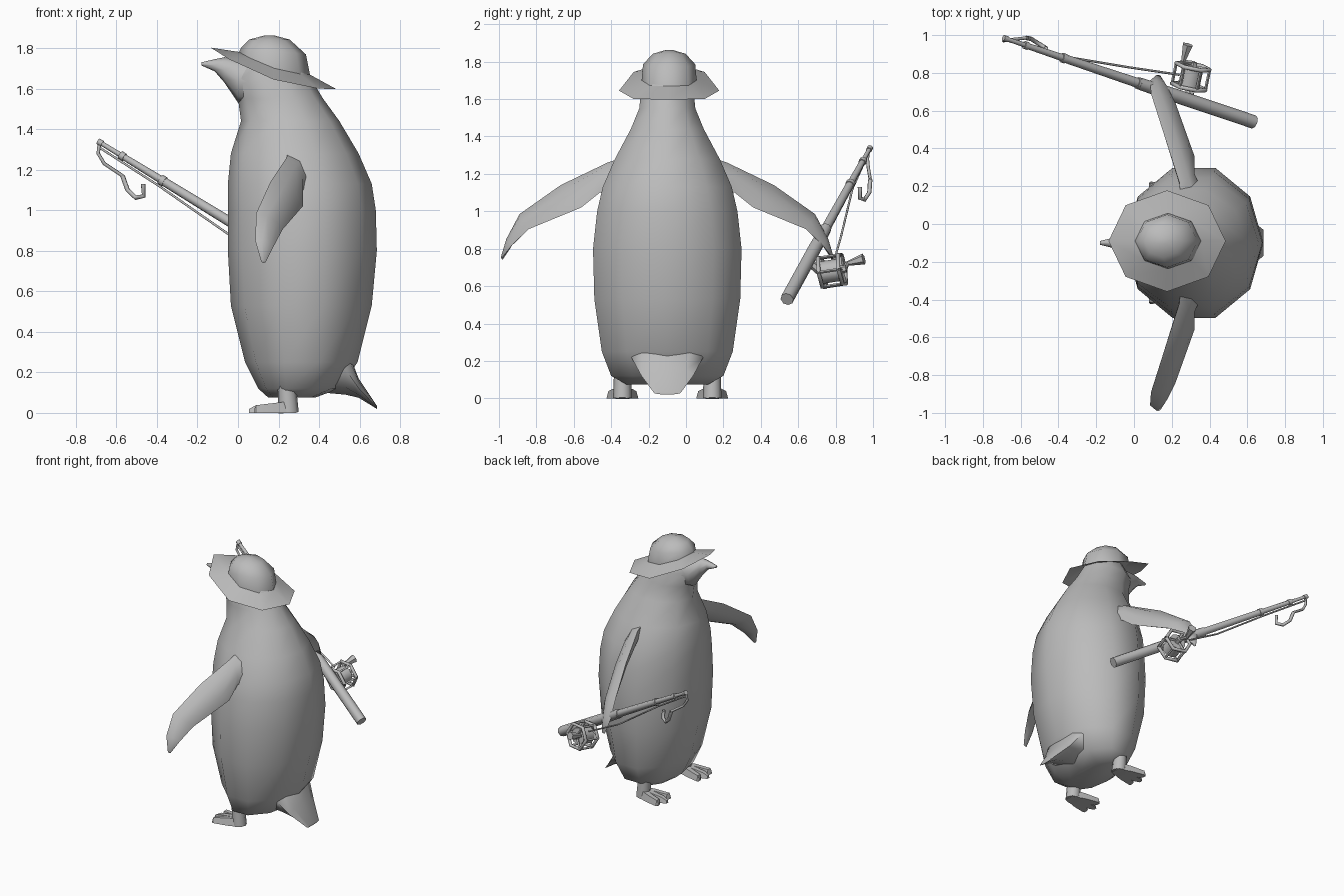
import bpy, bmesh, math
from mathutils import Vector

cube = bpy.data.objects.get("Cube")
if cube:
    bpy.data.objects.remove(cube)

grey = bpy.data.materials.new("plain grey")
grey.use_nodes = True
grey.diffuse_color = (0.5, 0.5, 0.5, 1)
grey.node_tree.nodes["Principled BSDF"].inputs["Base Color"].default_value = (0.5, 0.5, 0.5, 1)

MID = -0.1  # y of the bird's plane of symmetry


def finish(name, bm, angle):
    bmesh.ops.recalc_face_normals(bm, faces=bm.faces[:])
    mesh = bpy.data.meshes.new(name)
    bm.to_mesh(mesh)
    bm.free()
    mesh.materials.append(grey)
    ob = bpy.data.objects.new(name, mesh)
    bpy.context.collection.objects.link(ob)
    bpy.ops.object.select_all(action="DESELECT")
    ob.select_set(True)
    bpy.context.view_layer.objects.active = ob
    bpy.ops.object.shade_smooth_by_angle(angle=math.radians(angle))
    return ob


def loft(name, rings, angle=50, caps=True):
    """Skin a list of equal-length point rings."""
    bm = bmesh.new()
    rows = [[bm.verts.new(p) for p in ring] for ring in rings]
    for a, b in zip(rows, rows[1:]):
        for i in range(len(a)):
            j = (i + 1) % len(a)
            bm.faces.new((a[i], a[j], b[j], b[i]))
    if caps:
        bm.faces.new(rows[0])
        bm.faces.new(rows[-1])
    return finish(name, bm, angle)


def rod(name, p, q, r1, r2, sides=8):
    """Tapered straight bar between two points."""
    p, q = Vector(p), Vector(q)
    bm = bmesh.new()
    bmesh.ops.create_cone(bm, cap_ends=True, segments=sides, radius1=r1, radius2=r2,
                          depth=(q - p).length)
    turn = (q - p).to_track_quat("Z", "Y").to_matrix().to_4x4()
    turn.translation = (p + q) / 2
    bm.transform(turn)
    return finish(name, bm, 50)


def wire(name, points, radius):
    """Thin bent wire along a path."""
    curve = bpy.data.curves.new(name, "CURVE")
    curve.dimensions = "3D"
    curve.bevel_depth = radius
    curve.bevel_resolution = 1
    spline = curve.splines.new("POLY")
    spline.points.add(len(points) - 1)
    for sp, p in zip(spline.points, points):
        sp.co = (*p, 1)
    curve.materials.append(grey)
    bpy.context.collection.objects.link(bpy.data.objects.new(name, curve))


def circle(n):
    return [(math.cos(i * math.tau / n), math.sin(i * math.tau / n)) for i in range(n)]


# Body and head: height, front x, back x, half width
body = [(0.075, 0.15, 0.38, 0.22), (0.12, 0.10, 0.50, 0.30), (0.25, 0.035, 0.59, 0.35),
        (0.53, -0.035, 0.66, 0.39), (0.80, -0.05, 0.685, 0.397), (1.0, -0.05, 0.68, 0.375),
        (1.13, -0.05, 0.66, 0.345), (1.28, -0.035, 0.595, 0.28), (1.44, 0.015, 0.50, 0.195),
        (1.55, 0.0, 0.42, 0.15), (1.65, -0.02, 0.36, 0.14), (1.74, 0.03, 0.31, 0.10)]
loft("body", [[((f + b) / 2 + (b - f) / 2 * c, MID + w / 0.951 * s, z) for c, s in circle(10)]
              for z, f, b, w in body], 65)

# Beak and tail: x, bottom z, top z, half width
beak = [(0.10, 1.52, 1.74, 0.12), (0.0, 1.53, 1.75, 0.085), (-0.067, 1.63, 1.755, 0.045),
        (-0.115, 1.685, 1.745, 0.026), (-0.18, 1.714, 1.73, 0.01)]
tail = [(0.42, 0.10, 0.42, 0.22), (0.53, 0.09, 0.34, 0.19), (0.595, 0.075, 0.17, 0.14),
        (0.685, 0.02, 0.035, 0.07)]
for name, rows in (("beak", beak), ("tail", tail)):
    loft(name, [[(x, MID + w * c, (lo + hi) / 2 + (hi - lo) / 2 * s) for c, s in circle(8)]
                for x, lo, hi, w in rows], 65)

# Hat: centre x, x radius, y radius, height, forward tilt, droop at the sides
hat = [(0.175, 0.31, 0.268, 1.70, 0.33, 0.055), (0.18, 0.175, 0.147, 1.725, 0.32, 0.025),
       (0.175, 0.16, 0.14, 1.785, 0.1, 0), (0.155, 0.10, 0.088, 1.842, 0, 0),
       (0.155, 0.025, 0.02, 1.862, 0, 0)]
rings = [[(cx + rx * c, -0.09 + ry * s, z - tilt * rx * c - droop * s * s) for c, s in circle(8)]
         for cx, rx, ry, z, tilt, droop in hat]
loft("hat_brim", rings[:2], caps=False)
loft("hat_crown", rings[1:], 60)

# Flippers: leading edge, trailing edge, half thickness (y measured outwards)
flipper = [((0.25, 0.20, 1.30), (0.37, 0.24, 1.08), 0.05),
           ((0.24, 0.32, 1.26), (0.32, 0.36, 1.10), 0.035),
           ((0.16, 0.57, 1.14), (0.32, 0.46, 1.02), 0.028),
           ((0.09, 0.79, 0.985), (0.22, 0.74, 0.905), 0.022),
           ((0.085, 0.86, 0.85), (0.175, 0.83, 0.82), 0.016),
           ((0.115, 0.885, 0.745), (0.14, 0.885, 0.75), 0.008)]
for side, label in ((-1, "right"), (1, "left")):
    rings = []
    for lead, trail, t in flipper:
        a, b = Vector(lead), Vector(trail)
        n = (b - a).cross(Vector((-0.15, 0.7, -0.55))).normalized() * t
        ring = [a, a.lerp(b, 0.3) + n, a.lerp(b, 0.7) + n, b, a.lerp(b, 0.7) - n, a.lerp(b, 0.3) - n]
        rings.append([(p.x, MID + side * p.y, p.z) for p in ring])
    loft(label + "_flipper", rings, 60)

    # Leg and three splayed toes
    y = MID + side * 0.24
    rod(label + "_leg", (0.25, y, 0), (0.24, y, 0.14), 0.05, 0.045)
    for k in (-1, 0, 1):
        toe = [(0.285, 0, 0.03, 0.06), (0.19, 0.035, 0.03, 0.05),
               (0.09, 0.06, 0.025, 0.038), (0.055 + 0.025 * abs(k), 0.066, 0.012, 0.02)]
        loft(f"{label}_toe_{k + 2}",
             [[(x, y + k * off - w, 0), (x, y + k * off + w, 0),
               (x, y + k * off + w * 0.6, h), (x, y + k * off - w * 0.6, h)]
              for x, off, w, h in toe], 35)

# Fishing rod in stepped sections
butt, tip = Vector((0.635, 0.54, 0.53)), Vector((-0.69, 0.985, 1.34))
steps = [(0, 0.32, 0.036, 0.036), (0.32, 0.46, 0.036, 0.032), (0.46, 0.76, 0.026, 0.022),
         (0.76, 0.91, 0.019, 0.016), (0.91, 1, 0.013, 0.011)]
for i, (a, b, r1, r2) in enumerate(steps):
    rod(f"rod_section_{i + 1}", butt.lerp(tip, a), butt.lerp(tip, b), r1, r2)
for i, t in enumerate((0.46, 0.76, 0.91, 0.992)):
    rod(f"rod_collar_{i + 1}", butt.lerp(tip, t - 0.008), butt.lerp(tip, t + 0.008),
        0.031 - i * 0.005, 0.031 - i * 0.005)

# Reel with hexagonal end frames, spool, cross bars and crank
axis = Vector((0.2, 0.96, 0.15)).normalized()
hub = Vector((0.30, 0.775, 0.68))
u = axis.cross(Vector((0, 0, 1))).normalized()
v = axis.cross(u)
rod("reel_spool", hub - axis * 0.05, hub + axis * 0.05, 0.06, 0.06, 10)
rod("reel_hub", hub - axis * 0.06, hub + axis * 0.085, 0.025, 0.02, 6)
corners = [(u * c + v * s) * 0.09 for c, s in circle(6)]
for offset, label in ((-0.05, "inner"), (0.06, "outer")):
    centre = hub + axis * offset
    path = [centre + p for p in corners]
    wire("reel_frame_" + label, path + path[:1], 0.012)
    for i in range(0, 6, 2):
        rod(f"reel_spoke_{label}_{i}", centre, path[i], 0.009, 0.009, 4)
for i, p in enumerate(corners):
    rod(f"reel_bar_{i + 1}", hub - axis * 0.05 + p, hub + axis * 0.06 + p, 0.008, 0.008, 4)
rod("reel_foot", butt.lerp(tip, 0.25), hub - axis * 0.05, 0.02, 0.025, 6)
knob = Vector((0.26, 0.86, 0.72))
rod("crank_arm", hub + axis * 0.08, knob, 0.012, 0.012, 6)
rod("crank_knob", knob, (0.285, 0.95, 0.745), 0.012, 0.03, 6)

# Line along the rod, and the hook hanging from the tip
wire("fishing_line", [(-0.685, 0.975, 1.31), (-0.39, 0.89, 1.12), (-0.03, 0.83, 0.87),
                      (0.24, 0.79, 0.73)], 0.006)
wire("hook_line", [(-0.685, 0.975, 1.32), (-0.69, 0.97, 1.28), (-0.66, 0.975, 1.23),
                   (-0.57, 0.985, 1.17)], 0.009)
wire("hook", [(-0.57, 0.985, 1.17), (-0.545, 0.98, 1.10), (-0.505, 0.955, 1.062),
              (-0.465, 0.93, 1.07), (-0.468, 0.93, 1.13)], 0.012)
